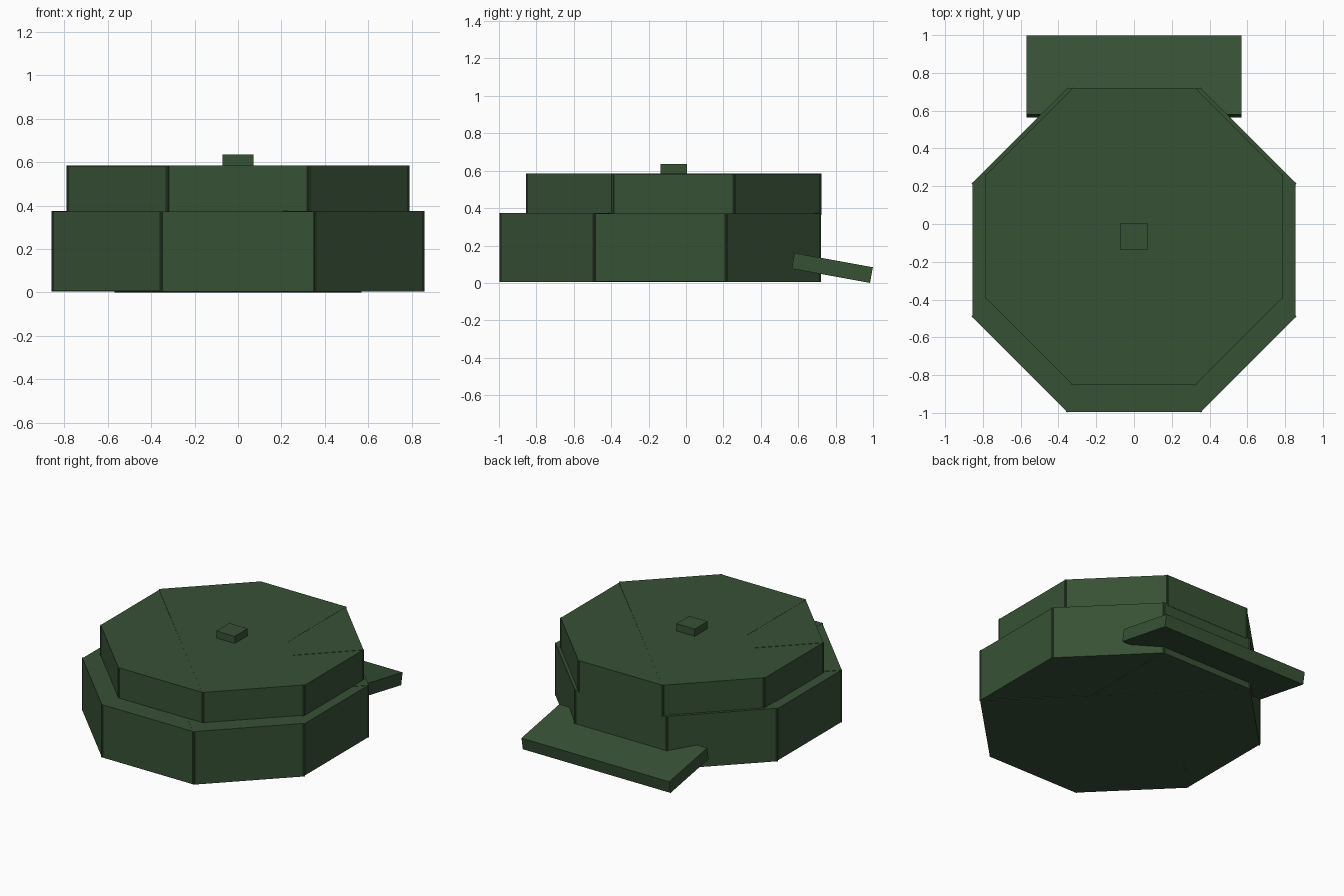
import bpy
import bmesh
import math
from mathutils import Matrix, Vector

cube = bpy.data.objects.get("Cube")
if cube:
    bpy.data.objects.remove(cube, do_unlink=True)

# Dark green cloth
green = bpy.data.materials.new("dark_green")
green.use_nodes = True
colour = (0.039, 0.083, 0.036, 1.0)
green.diffuse_color = colour
bsdf = green.node_tree.nodes["Principled BSDF"]
bsdf.inputs["Base Color"].default_value = colour
bsdf.inputs["Roughness"].default_value = 0.9


def add_box(bm, size, centre, rotation):
    """Add one rotated box to a mesh."""
    matrix = Matrix.Translation(centre) @ rotation @ Matrix.Diagonal((*size, 1))
    bmesh.ops.create_cube(bm, size=1, matrix=matrix)


def finish(name, bm):
    mesh = bpy.data.meshes.new(name)
    bm.to_mesh(mesh)
    bm.free()
    mesh.materials.append(green)
    obj = bpy.data.objects.new(name, mesh)
    bpy.context.collection.objects.link(obj)
    return obj


def octagon_tier(name, apothem, half_width, y, bottom, top):
    """Four crossed slabs whose ends form the eight panels."""
    bm = bmesh.new()
    for turn, inset in ((0, 0.001), (45, 0.0), (90, 0.004), (135, 0.002)):
        height = top - bottom - 2 * inset
        add_box(bm, (2 * half_width, 2 * apothem, height),
                Vector((0, y, (top + bottom) / 2)),
                Matrix.Rotation(math.radians(turn), 4, "Z"))
    return finish(name, bm)


def single_box(name, size, centre, tilt=0):
    bm = bmesh.new()
    add_box(bm, size, Vector(centre), Matrix.Rotation(math.radians(tilt), 4, "X"))
    return finish(name, bm)


# Cap body in two tiers, flush at the back
octagon_tier("lower_band", 0.856, 0.36, -0.138, 0.004, 0.374)
octagon_tier("upper_crown", 0.786, 0.331, -0.066, 0.362, 0.585)

# Button on top and sloping brim
single_box("top_button", (0.142, 0.142, 0.06), (0, -0.066, 0.605))
single_box("brim", (1.14, 0.426, 0.085), (0, 0.782, 0.08), -10.3)
